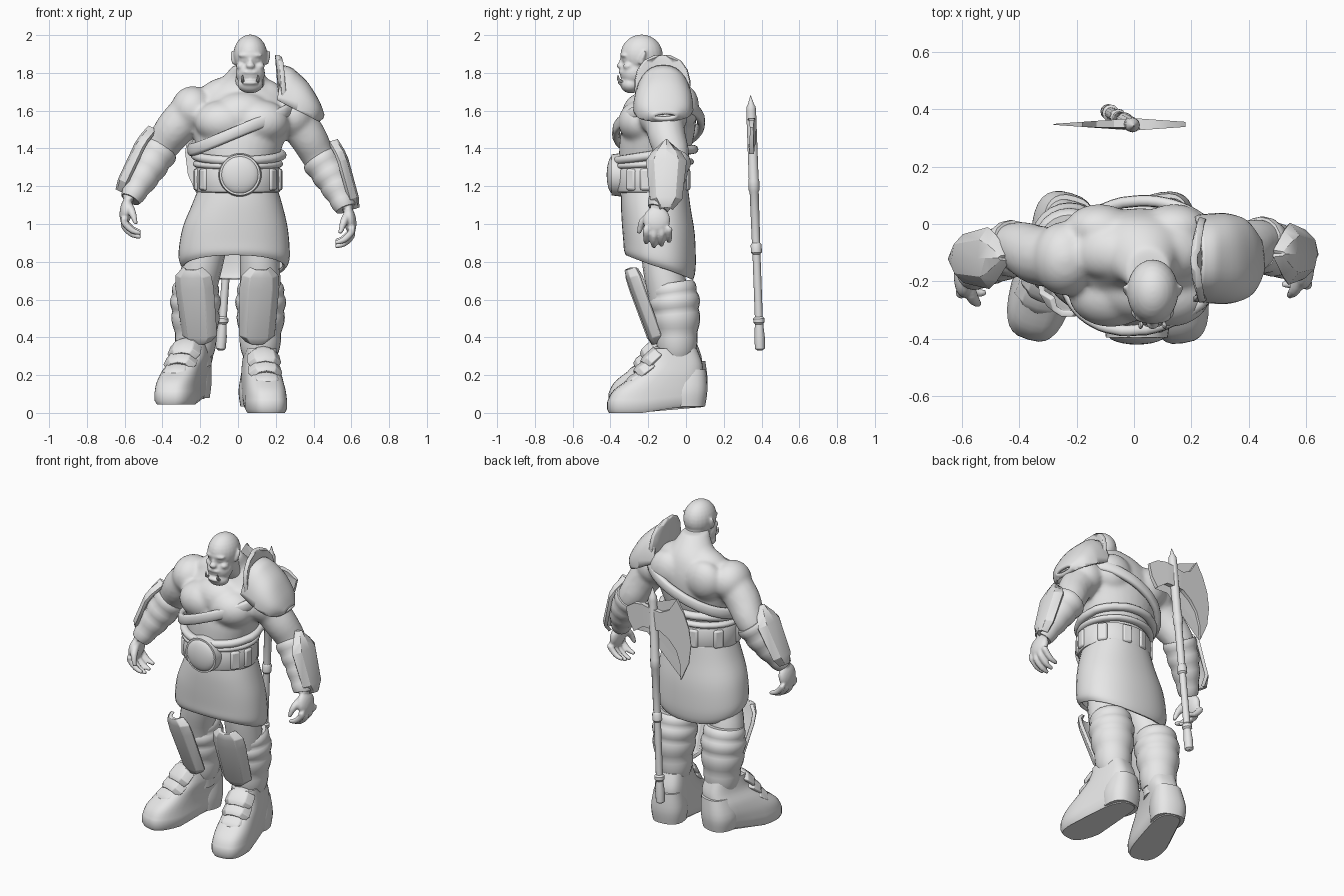
import bpy, bmesh, math
from mathutils import Vector, Matrix, Euler

cube = bpy.data.objects.get("Cube")
if cube:
    bpy.data.objects.remove(cube)

clay = bpy.data.materials.new("pale_grey")
clay.use_nodes = True
GREY = (0.8, 0.8, 0.8, 1)
clay.diffuse_color = GREY
clay.node_tree.nodes["Principled BSDF"].inputs["Base Color"].default_value = GREY


def make(name, bm, voxel=0, solid=0, bevel=0, sharp=0.7):
    """Turn a bmesh into an object; voxel fuses overlapping volumes."""
    bmesh.ops.recalc_face_normals(bm, faces=bm.faces)
    for f in bm.faces:
        f.smooth = True
    for e in bm.edges:
        e.smooth = e.calc_face_angle(0) < sharp
    me = bpy.data.meshes.new(name)
    bm.to_mesh(me)
    bm.free()
    me.materials.append(clay)
    ob = bpy.data.objects.new(name, me)
    bpy.context.collection.objects.link(ob)
    if solid:
        ob.modifiers.new("thickness", "SOLIDIFY").thickness = solid
    if bevel:
        b = ob.modifiers.new("edges", "BEVEL")
        b.width, b.segments = bevel, 2
    if voxel:
        r = ob.modifiers.new("fuse", "REMESH")
        r.mode, r.voxel_size, r.use_smooth_shade = "VOXEL", voxel, True
        s = ob.modifiers.new("soften", "SMOOTH")
        s.iterations, s.factor = (10 if voxel > .01 else 4), 0.5


def spline(pts, k=4):
    out = []
    for i in range(len(pts) - 1):
        a, b, c, d = pts[max(i - 1, 0)], pts[i], pts[i + 1], pts[min(i + 2, len(pts) - 1)]
        for j in range(k):
            t = j / k
            out.append(tuple(q + t / 2 * (r - p + t * (2 * p - 5 * q + 4 * r - s + t * (3 * (q - r) + s - p)))
                             for p, q, r, s in zip(a, b, c, d)))
    return out + [tuple(pts[-1])]


def loft(bm, pts, along=False, p=1.0, n=20, cap=True):
    """Rings of (x, y, z, rx, ry[, tilt]), level or square to the path."""
    rings = []
    for i, q in enumerate(pts):
        c = Vector(q[:3])
        u, v = Vector((1, 0, 0)), Vector((0, 1, 0))
        if along:
            t = Vector(pts[min(i + 1, len(pts) - 1)][:3]) - Vector(pts[max(i - 1, 0)][:3])
            u = v.cross(t).normalized()
            v = t.cross(u).normalized()
        ring = []
        for j in range(n):
            a = math.tau * j / n
            cs, sn = math.cos(a), math.sin(a)
            co = c + u * q[3] * math.copysign(abs(cs) ** p, cs) + v * q[4] * math.copysign(abs(sn) ** p, sn)
            if len(q) > 5:
                co.z -= q[5] * sn
            ring.append(bm.verts.new(co))
        rings.append(ring)
    for r, s in zip(rings, rings[1:]):
        for j in range(n):
            bm.faces.new((r[j], r[j - 1], s[j - 1], s[j]))
    if cap:
        bm.faces.new(rings[0])
        bm.faces.new(rings[-1])


def limb(bm, pts, bumps=0, n=16):
    """Round tube of (x, y, z, r); bumps makes wrapped cloth."""
    path = spline(pts, 8 if bumps else 4)
    last = len(path) - 1
    loft(bm, [(x, y, z, *[r * (1 + 0.08 * abs(math.sin(math.pi * bumps * i / last)))] * 2)
              for i, (x, y, z, r) in enumerate(path)], along=True, n=n)


def ball(bm, c, r, rot=(0, 0, 0)):
    m = Matrix.LocRotScale(Vector(c), Euler(rot), Vector(r))
    bmesh.ops.create_uvsphere(bm, u_segments=24, v_segments=14, radius=1, matrix=m)


def plate(name, rows, loc, rot, bend, solid=0.02):
    """Armour plate from rows of (height, half width, bulge)."""
    bm = bmesh.new()
    m = Matrix.LocRotScale(Vector(loc), Euler(rot), None)
    cols = (-1, -0.6, 0, 0.6, 1)
    g = [[bm.verts.new(m @ Vector((u * w, bend * abs(u) ** 3 - d, v))) for u in cols] for v, w, d in rows]
    for a, b in zip(g, g[1:]):
        for j in range(4):
            bm.faces.new((a[j], a[j + 1], b[j + 1], b[j]))
    make(name, bm, solid=solid, bevel=0.004, sharp=0.4)


# Torso, shoulders and arms
TORSO = spline([(0, -.16, 1.1, .2, .17), (0, -.18, 1.22, .2, .17), (0, -.175, 1.32, .205, .18),
                (.01, -.155, 1.45, .24, .195), (.02, -.13, 1.58, .27, .185), (.02, -.1, 1.68, .22, .14),
                (.03, -.11, 1.76, .13, .11), (.05, -.17, 1.84, .075, .085)], 8)
bm = bmesh.new()
loft(bm, TORSO, n=32)
ARMS = {-1: [(-.24, -.12, 1.61, .105), (-.33, -.11, 1.51, .105), (-.41, -.08, 1.4, .088),
             (-.49, -.12, 1.27, .075), (-.57, -.18, 1.13, .045)],
        1: [(.29, -.12, 1.57, .105), (.37, -.1, 1.46, .1), (.43, -.07, 1.35, .088),
            (.51, -.1, 1.22, .075), (.57, -.15, 1.08, .045)]}
for s, arm in ARMS.items():
    limb(bm, arm)
    x, y, z, r = arm[0]
    ball(bm, (x, y, z), (.115, .13, .12))
    ball(bm, (.02 + s * .1, -.24, 1.54), (.15, .12, .115))
    ball(bm, (.01 + s * .13, -.015, 1.62), (.12, .085, .12))
    ball(bm, (.02 + s * .12, -.1, 1.7), (.13, .09, .07), (0, s * .4, 0))
ball(bm, (.02, -.22, 1.58), (.16, .12, .12))
ball(bm, (0, -.25, 1.38), (.13, .1, .1))
make("body", bm, voxel=.012)

# Head
bm = bmesh.new()
HX = .065
ball(bm, (HX, -.235, 1.895), (.09, .112, .108))
ball(bm, (HX, -.275, 1.8), (.078, .075, .075))
ball(bm, (HX, -.292, 1.738), (.068, .055, .046))
ball(bm, (HX, -.325, 1.893), (.066, .024, .016))
ball(bm, (HX, -.345, 1.838), (.024, .022, .018))
ball(bm, (HX, -.335, 1.86), (.012, .018, .03))
ball(bm, (HX, -.335, 1.803), (.045, .022, .011))
ball(bm, (HX, -.34, 1.748), (.045, .022, .013))
loft(bm, spline([(.05, -.13, 1.7, .1, .09), (.06, -.19, 1.78, .075, .08), (HX, -.22, 1.86, .07, .08)]))
for s in (-1, 1):
    ball(bm, (HX + s * .05, -.305, 1.835), (.026, .028, .02))
    ball(bm, (HX + s * .035, -.318, 1.866), (.016, .014, .011))
    limb(bm, [(HX + s * .078, -.24, 1.85, .018), (HX + s * .09, -.23, 1.88, .015),
              (HX + s * .102, -.215, 1.918, .004)], n=8)
make("head", bm, voxel=.007)
bm = bmesh.new()
for s in (-1, 1):
    limb(bm, [(HX + s * .036, -.335, 1.75, .008), (HX + s * .042, -.357, 1.765, .008),
              (HX + s * .041, -.36, 1.79, .002)], n=8)
make("tusks", bm)

# Forearm wraps, arm guards and hands
for s, side in ((-1, "right"), (1, "left")):
    bm = bmesh.new()
    arm = ARMS[s]
    limb(bm, [(x, y, z, r + .008) for x, y, z, r in arm[2:]], bumps=4)
    make(side + "_forearm_wrap", bm)
    gx, gy, gz, tilt = (.568, -.12, 1.35, -.45) if s < 0 else (.592, -.105, 1.265, -.28)
    plate(side + "_arm_guard", [(-.185, .035, 0), (-.13, .085, .012), (.08, .108, .015),
                                (.13, .08, .008), (.195, .012, -.01)],
          (s * gx, gy, gz), (tilt, 0, s * 1.55), .045)
    bm = bmesh.new()
    x, y, z, r = arm[-1]
    limb(bm, [(x - s * .01, y + .01, z + .05, .045), (x, y, z, .042)])
    ball(bm, (x + s * .022, y - .005, z - .06), (.034, .072, .074), (0, -s * .15, 0))
    for i in range(4):
        fy, drop = y + (i - 1.5) * .04, .02 * abs(i - 1.3)
        limb(bm, [(x + s * .03, fy, z - .1, .021), (x + s * .03, fy, z - .15 + drop, .019),
                  (x - s * .01, fy, z - .19 + drop, .017), (x - s * .055, fy, z - .205 + drop, .011)], n=10)
    limb(bm, [(x + s * .01, y - .03, z - .03, .024), (x - s * .01, y - .08, z - .07, .021),
              (x - s * .03, y - .1, z - .13, .011)], n=10)
    make(side + "_hand", bm, voxel=.007)


# Bands that follow the torso
def band(name, height, half_h, thick, lift=0.0, p=1.0):
    bm = bmesh.new()
    rings = []
    for i in range(64):
        a = math.tau * i / 64
        c, s = math.cos(a), math.sin(a)
        z = height(c, s)
        q = min(TORSO, key=lambda t: abs(t[2] - z))
        ring = []
        for j in range(12):
            b = math.tau * j / 12
            o = lift + thick * math.copysign(abs(math.cos(b)) ** p, math.cos(b))
            h = half_h * math.copysign(abs(math.sin(b)) ** p, math.sin(b))
            ring.append(bm.verts.new((q[0] + (q[3] + o) * c, q[1] + (q[4] + o) * s, z + h)))
        rings.append(ring)
    for i in range(64):
        r, t = rings[i - 1], rings[i]
        for j in range(12):
            bm.faces.new((r[j - 1], r[j], t[j], t[j - 1]))
    make(name, bm, sharp=.9)


band("belt", lambda c, s: 1.235, .07, .028, p=.5)
band("waist_roll", lambda c, s: 1.365 + .03 * s, .024, .026, lift=.012)
band("belt_cord", lambda c, s: 1.318 + .012 * s, .018, .024, lift=.01)
band("chest_strap", lambda c, s: 1.515 + .12 * c + .02 * s, .034, .02, lift=.028, p=.7)

# Belt buckle and pouches
bm = bmesh.new()
bmesh.ops.create_cone(bm, cap_ends=True, segments=32, radius1=.115, radius2=.108, depth=.05,
                      matrix=Matrix.Translation((.01, -.37, 1.26)) @ Matrix.Rotation(math.pi / 2, 4, "X"))
ball(bm, (.01, -.385, 1.26), (.102, .035, .102))
make("belt_buckle", bm)
bm = bmesh.new()
for deg in (-145, -35, -10, 35, 75, 105, 145, 190):
    a = math.radians(deg)
    m = Matrix.LocRotScale(Vector((.218 * math.cos(a), -.18 + .187 * math.sin(a), 1.235)),
                           Euler((0, 0, a)), Vector((.036, .06, .115)))
    bmesh.ops.create_cube(bm, size=1, matrix=m)
make("belt_pouches", bm, bevel=.012)

# Skirt
bm = bmesh.new()
loft(bm, spline([(0, -.165, 1.2, .205, .175, 0), (-.005, -.16, 1.1, .24, .184, .01),
                 (-.015, -.147, .98, .278, .193, .03), (-.02, -.14, .86, .294, .192, .05),
                 (-.02, -.14, .8, .29, .188, .06), (-.02, -.14, .77, .27, .178, .065)]),
     n=40, p=.9, cap=False)
make("skirt", bm, solid=.02)

# Shoulder pad and its collar
bm = bmesh.new()
loft(bm, spline([(.2, -.12, 1.62, .225, .152), (.26, -.12, 1.61, .215, .157), (.33, -.12, 1.6, .165, .157),
                 (.4, -.115, 1.585, .085, .13), (.45, -.11, 1.57, .015, .055)]),
     along=True, p=.88, n=32, cap=False)
bmesh.ops.bisect_plane(bm, geom=bm.verts[:] + bm.edges[:] + bm.faces[:], plane_co=(.18, 0, 1.67),
                       plane_no=(.46, 0, .89), clear_inner=True)
make("shoulder_pad", bm, solid=.018)
plate("shoulder_collar", [(-.12, .145, 0), (-.02, .15, 0), (.04, .135, 0), (.09, .1, 0), (.12, .04, 0)],
      (.205, -.125, 1.775), (-.08, 0, math.pi / 2), -.02, .025)

# Legs, wraps, leg guards and boots
FLAP = [(-.06, .07, 0), (-.03, .092, .01), (.03, .088, .01), (.06, .06, 0)]
for side, hip, knee, foot, lean, lift, yaw in (("right", -.15, -.225, -.25, .03, .045, -.29),
                                               ("left", .11, .12, .11, 0, 0, .15)):
    ankle = foot + lean
    bm = bmesh.new()
    limb(bm, [(hip, -.14, .92, .1), ((hip + knee) / 2, -.125, .78, .105), (knee, -.09, .6, .105),
              (ankle, -.05, .25, .08)])
    make(side + "_leg", bm)
    bm = bmesh.new()
    limb(bm, [(knee, -.075, .69, .108), (knee, -.062, .6, .125), (knee, -.05, .47, .115),
              ((knee + ankle) / 2, -.048, .3, .09)], bumps=4, n=24)
    make(side + "_leg_wrap", bm)
    plate(side + "_leg_guard", [(-.215, .055, 0), (-.175, .098, .008), (.1, .108, .012), (.165, .1, .01),
                                (.21, .055, .005)],
          (knee - .006, -.25, .56), (.35, 0, yaw), .05, .022)
    m = Matrix.LocRotScale(Vector((foot, 0, lift)), Euler((0, 0, yaw)), None)

    # Boot with a waisted, slightly raised heel
    bm = bmesh.new()
    loft(bm, [(0, -.16, 0, .1, .25), (0, -.16, .02, .112, .26)]
         + spline([(0, -.157, .06, .113, .262), (0, -.14, .12, .108, .245), (lean / 3, -.1, .19, .1, .19),
                   (lean, -.06, .26, .092, .145), (lean, -.06, .34, .082, .115)]), n=32, p=.65)
    for v in bm.verts:
        back = max(0, min(1, (v.co.y + .25) / .2)) * max(0, 1 - v.co.z / .2)
        v.co.x *= 1 - .2 * back
        v.co.z += .03 * back
    bm.transform(m)
    make(side + "_boot", bm, sharp=.9)
    for i, (y, z, t) in enumerate(((-.275, .2, -1), (-.235, .26, -.95), (-.2, .315, -.85))):
        plate(f"{side}_boot_flap_{i + 1}", FLAP, m @ Vector((lean * i / 3, y, z)), (t, 0, yaw), .05, .022)
    bm = bmesh.new()
    loft(bm, spline([(0, .01, .035, .095, .09), (0, .012, .12, .104, .1), (lean / 2, .02, .23, .085, .085)]),
         n=24, p=.8)
    bm.transform(m)
    make(side + "_heel_cup", bm)

# Axe
bm = bmesh.new()
TOP, END = Vector((0, .342, 1.68)), Vector((-.092, .392, .33))
shaft = []
for z, r in ((.33, .012), (.34, .026), (.4, .028), (.47, .022), (.48, .03), (.5, .03), (.51, .021), (.84, .021),
             (.85, .029), (.89, .029), (.9, .022), (1.17, .024), (1.18, .029), (1.23, .029), (1.24, .026),
             (1.6, .026), (1.62, .024), (1.64, .014), (1.68, .002)):
    shaft.append((*END.lerp(TOP, (z - .33) / 1.35), r, r))
loft(bm, shaft, along=True, n=12)
make("axe_shaft", bm, sharp=.6)
BLADE = [(0, 1.55), (-.07, 1.54), (-.13, 1.57), (-.18, 1.65), (-.23, 1.57), (-.265, 1.48), (-.28, 1.38),
         (-.265, 1.26), (-.21, 1.14), (-.205, 1.24), (-.18, 1.32), (-.13, 1.38), (-.07, 1.42), (0, 1.42),
         (.05, 1.42), (.09, 1.41), (.12, 1.37), (.16, 1.43), (.18, 1.51), (.12, 1.55), (.06, 1.56)]
bm = bmesh.new()
rims = [[bm.verts.new((x, .347 + s * .02 * (1.08 - abs(x) / .28), z)) for x, z in BLADE] for s in (-1, 1)]
for r in rims:
    bmesh.ops.triangulate(bm, faces=[bm.faces.new(r)])
for i in range(len(BLADE)):
    bm.faces.new((rims[0][i - 1], rims[0][i], rims[1][i], rims[1][i - 1]))
make("axe_blade", bm, sharp=.5)
